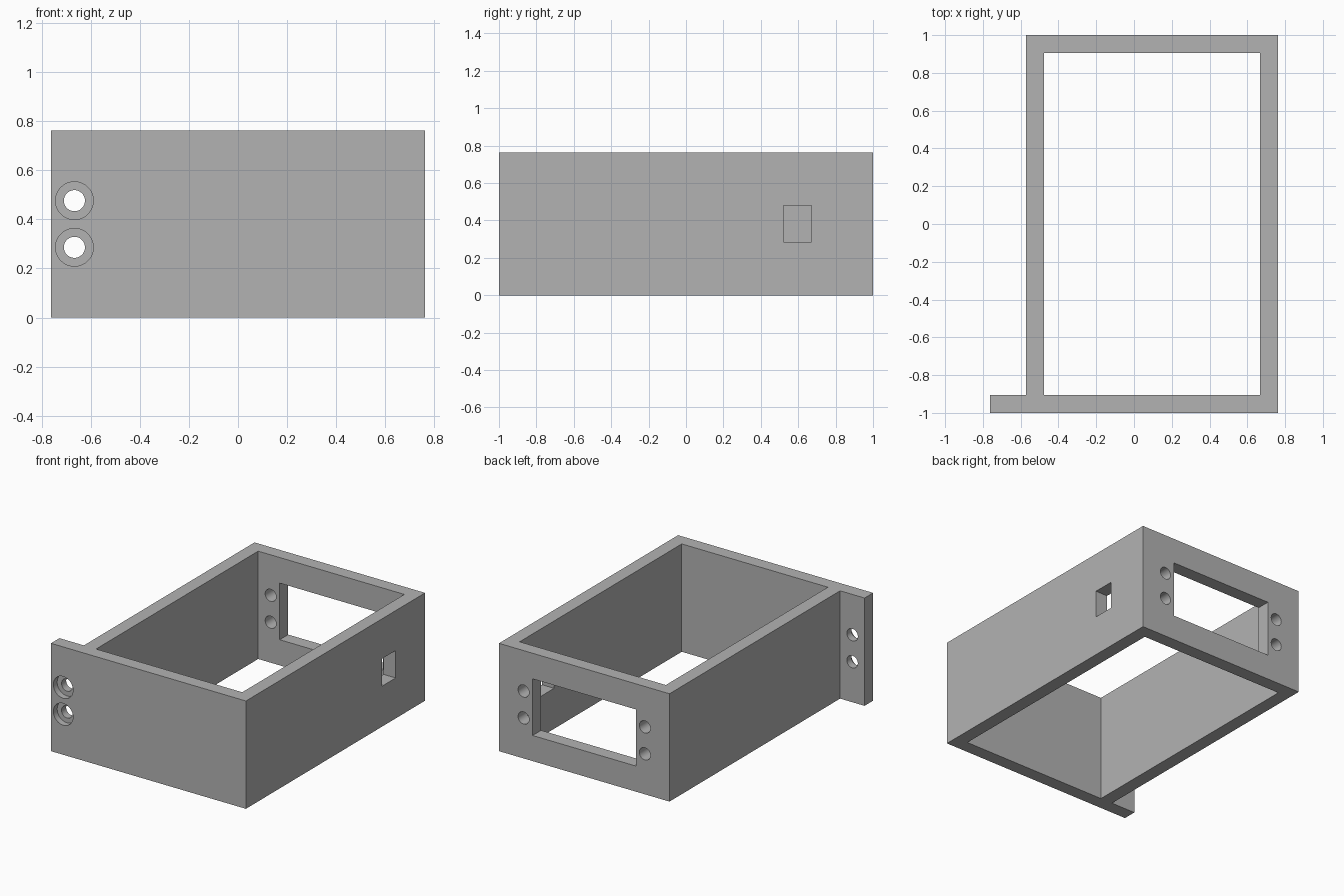
import bpy, bmesh
from math import radians

if "Cube" in bpy.data.objects:
    bpy.data.objects.remove(bpy.data.objects["Cube"], do_unlink=True)

HEIGHT = 0.762
WALL = 0.095
RIGHT, LEFT, TAB = 0.762, -0.571, -0.762    # frame sides and tab end along x
MID_X = (RIGHT + LEFT) / 2
HOLE_Z = (0.286, 0.476)
HOLE_R = 0.043

grey = bpy.data.materials.new("plain grey")
grey.use_nodes = True
colour = (0.45, 0.45, 0.45, 1)
grey.diffuse_color = colour
grey.node_tree.nodes["Principled BSDF"].inputs["Base Color"].default_value = colour


def extrude_outline(name, points, height):
    bm = bmesh.new()
    face = bm.faces.new([bm.verts.new((x, y, 0)) for x, y in points])
    top = bmesh.ops.extrude_face_region(bm, geom=[face])["geom"]
    verts = [v for v in top if isinstance(v, bmesh.types.BMVert)]
    bmesh.ops.translate(bm, verts=verts, vec=(0, 0, height))
    bmesh.ops.recalc_face_normals(bm, faces=bm.faces)
    mesh = bpy.data.meshes.new(name)
    bm.to_mesh(mesh)
    bm.free()
    obj = bpy.data.objects.new(name, mesh)
    bpy.context.collection.objects.link(obj)
    mesh.materials.append(grey)
    return obj


def cut(body, cutter):
    cutter.hide_render = True
    cutter.data.materials.append(grey)
    mod = body.modifiers.new("cut", 'BOOLEAN')
    mod.operation, mod.solver, mod.object = 'DIFFERENCE', 'EXACT', cutter
    bpy.ops.object.select_all(action='DESELECT')
    bpy.context.view_layer.objects.active = body
    body.select_set(True)
    bpy.ops.object.modifier_apply(modifier=mod.name)
    bpy.data.objects.remove(cutter, do_unlink=True)


def cut_box(body, low, high):
    bpy.ops.mesh.primitive_cube_add(size=1, location=[(a + b) / 2 for a, b in zip(low, high)])
    box = bpy.context.object
    box.scale = [b - a for a, b in zip(low, high)]
    bpy.ops.object.transform_apply(location=False, rotation=False)
    cut(body, box)


def cut_hole(body, x, z, radius, y0, y1):
    bpy.ops.mesh.primitive_cylinder_add(vertices=48, radius=radius, depth=y1 - y0,
                                        location=(x, (y0 + y1) / 2, z),
                                        rotation=(radians(90), 0, 0))
    cut(body, bpy.context.object)


# Rectangular frame with the front wall extended into a mounting tab
frame = extrude_outline("mounting_frame", [
    (TAB, -1), (RIGHT, -1), (RIGHT, 1), (LEFT, 1),
    (LEFT, -1 + WALL), (TAB, -1 + WALL)], HEIGHT)

# Open interior
cut_box(frame, (LEFT + WALL, -1 + WALL, -0.1), (RIGHT - WALL, 1 - WALL, HEIGHT + 0.1))

# Large back opening and small cable slot in the side wall
cut_box(frame, (MID_X - 0.403, 0.8, 0.181), (MID_X + 0.403, 1.1, 0.581))
cut_box(frame, (0.6, 0.52, 0.286), (0.9, 0.672, 0.48))

for z in HOLE_Z:
    # Screw holes beside the back opening
    for side in (-1, 1):
        cut_hole(frame, MID_X + side * 0.474, z, HOLE_R, 0.8, 1.1)
    # Counterbored screw holes in the tab
    cut_hole(frame, (TAB + LEFT) / 2, z, HOLE_R, -1.1, -0.8)
    cut_hole(frame, (TAB + LEFT) / 2, z, 0.077, -1.1, -0.957)

bpy.ops.object.select_all(action='DESELECT')
frame.select_set(True)
bpy.context.view_layer.objects.active = frame
bpy.ops.object.shade_smooth_by_angle(angle=radians(30))
